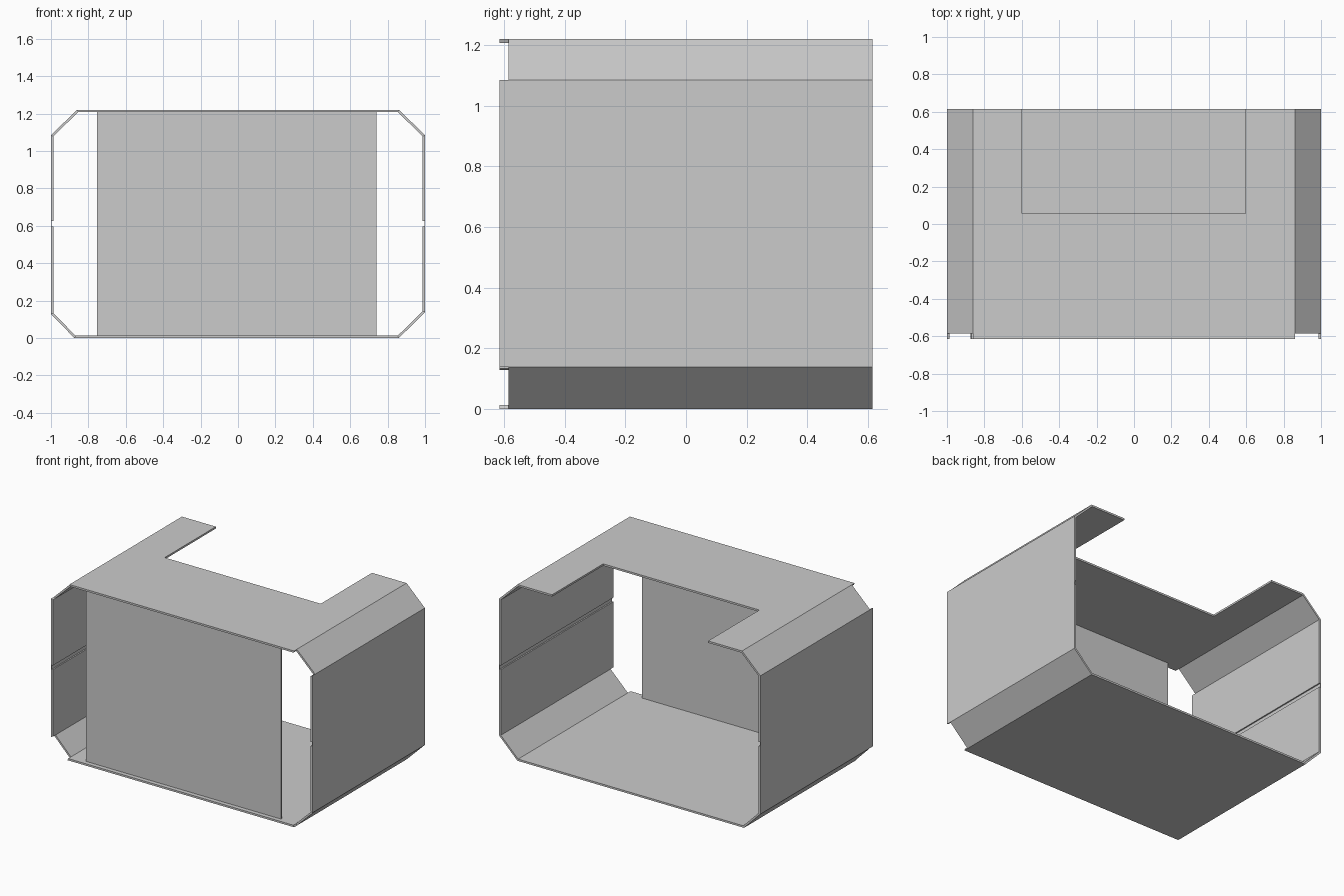
import bpy, bmesh
from mathutils import Vector

if "Cube" in bpy.data.objects:
    bpy.data.objects.remove(bpy.data.objects["Cube"])

T = 0.013                      # sheet thickness
FRONT, STEP, BACK = -0.615, -0.585, 0.615

# outer eight-sided section (x, z), counter-clockwise seen from the front
outer = [Vector(p) for p in [(-0.875, 0), (0.86, 0), (1, 0.137), (1, 1.085),
                             (0.86, 1.22), (-0.86, 1.22), (-1, 1.085), (-1, 0.128)]]


def inset(i):
    """Mitred inner corner of outline corner i."""
    a, b, c = outer[i - 1], outer[i], outer[(i + 1) % 8]
    n1 = Vector((a.y - b.y, b.x - a.x)).normalized()
    n2 = Vector((b.y - c.y, c.x - b.x)).normalized()
    return b + (n1 + n2) * T / (1 + n1.dot(n2))


inner = [inset(i) for i in range(8)]


def extrude_profile(name, pts, y0, y1):
    """Extrude an xz profile along y."""
    bm = bmesh.new()
    face = bm.faces.new([bm.verts.new((p[0], y0, p[1])) for p in pts])
    new = bmesh.ops.extrude_face_region(bm, geom=[face])["geom"]
    bmesh.ops.translate(bm, vec=(0, y1 - y0, 0),
                        verts=[v for v in new if isinstance(v, bmesh.types.BMVert)])
    bmesh.ops.recalc_face_normals(bm, faces=bm.faces)
    mesh = bpy.data.meshes.new(name)
    bm.to_mesh(mesh)
    bm.free()
    ob = bpy.data.objects.new(name, mesh)
    bpy.context.collection.objects.link(ob)
    return ob


# folded shell: flat panels run to the front, corner panels stop short
names = ["floor", "corner_low_right", "wall_right", "corner_high_right",
         "roof", "corner_high_left", "wall_left", "corner_low_left"]
parts = {}
for i, name in enumerate(names):
    j = (i + 1) % 8
    pts = [outer[i], outer[j], inner[j], inner[i]]
    if name.startswith("wall"):
        # shallow groove along the inside of each side wall
        s = 1 if name == "wall_right" else -1
        xi, xg = s * (1 - T), s * (1 - 0.004)
        groove = [(xi, 0.625), (xg, 0.625), (xg, 0.597), (xi, 0.597)]
        pts[3:3] = groove if s > 0 else groove[::-1]
    y0 = STEP if name.startswith("corner") else FRONT
    parts[name] = extrude_profile(name, pts, y0, BACK)

# rear notch in the roof
cutter = extrude_profile("roof_notch_cutter",
                         [(-0.6, 1.1), (0.595, 1.1), (0.595, 1.3), (-0.6, 1.3)], 0.055, 0.8)
cutter.hide_render = True
cutter.hide_viewport = False
cutter.display_type = 'WIRE'
cut = parts["roof"].modifiers.new("notch", 'BOOLEAN')
cut.operation = 'DIFFERENCE'
cut.solver = 'EXACT'
cut.object = cutter

# front panel set just behind the rim
extrude_profile("front_panel", [(-0.755, T), (0.74, T), (0.74, 1.22 - T), (-0.755, 1.22 - T)],
                STEP, STEP + 0.012)
